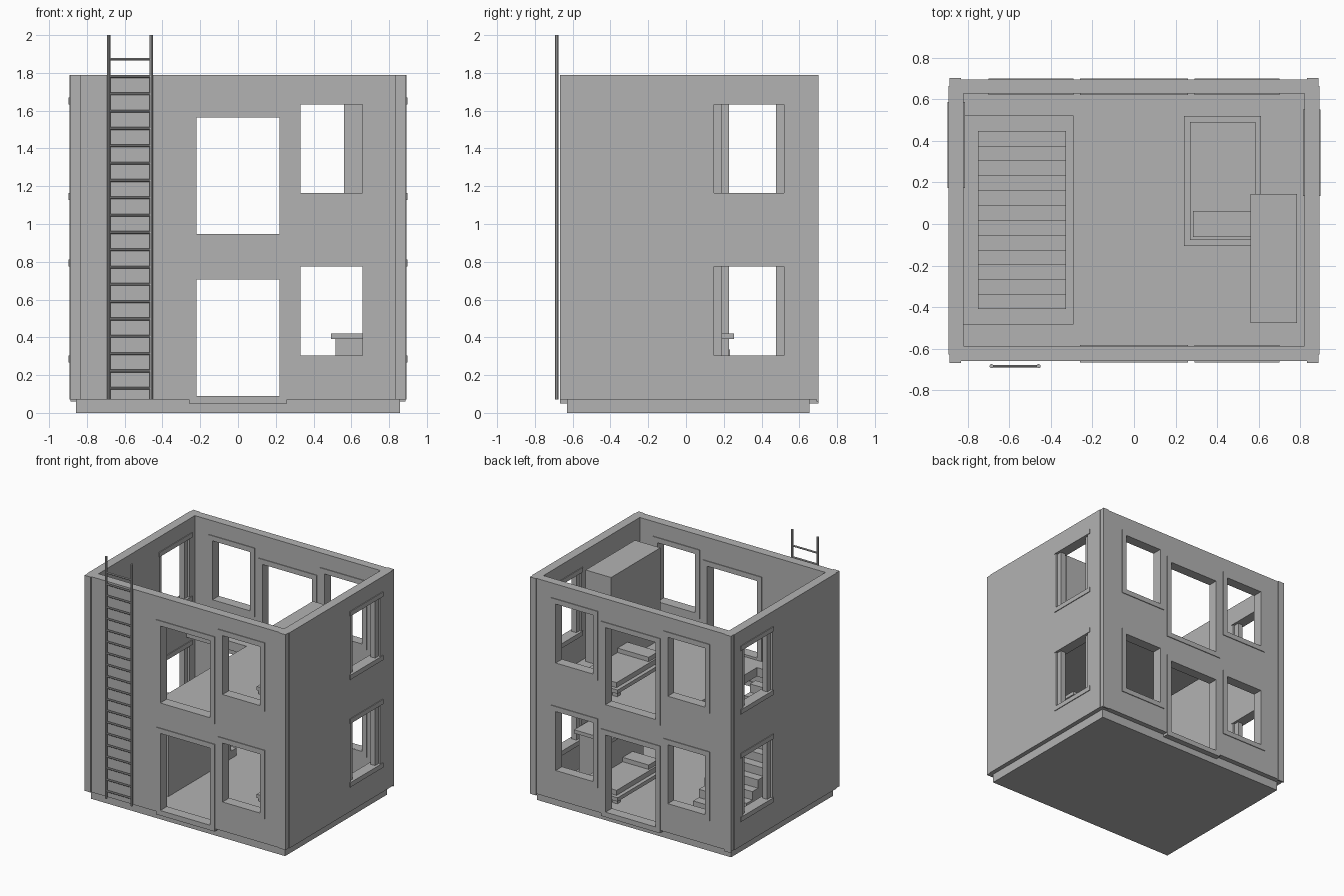
import bpy
import bmesh
from mathutils import Vector

cube = bpy.data.objects.get("Cube")
if cube:
    bpy.data.objects.remove(cube)

grey = bpy.data.materials.new("plain grey")
grey.use_nodes = True
grey.diffuse_color = (0.45, 0.45, 0.45, 1)
grey.node_tree.nodes["Principled BSDF"].inputs["Base Color"].default_value = (0.45, 0.45, 0.45, 1)


def boxes(name, spans):
    """One object made of boxes, each given as (x0, x1, y0, y1, z0, z1)."""
    bm = bmesh.new()
    for x0, x1, y0, y1, z0, z1 in spans:
        verts = bmesh.ops.create_cube(bm, size=1)["verts"]
        for v in verts:
            v.co = Vector((x1 if v.co.x > 0 else x0,
                           y1 if v.co.y > 0 else y0,
                           z1 if v.co.z > 0 else z0))
    mesh = bpy.data.meshes.new(name)
    bm.to_mesh(mesh)
    bm.free()
    mesh.materials.append(grey)
    obj = bpy.data.objects.new(name, mesh)
    bpy.context.scene.collection.objects.link(obj)
    return obj


def cut(obj, spans):
    """Cut box-shaped openings through an object."""
    cutter = boxes("opening_cutter", spans)
    cutter.hide_render = True
    mod = obj.modifiers.new("openings", 'BOOLEAN')
    mod.operation = 'DIFFERENCE'
    mod.solver = 'EXACT'
    mod.object = cutter
    bpy.context.view_layer.update()
    evaluated = obj.evaluated_get(bpy.context.evaluated_depsgraph_get())
    mesh = bpy.data.meshes.new_from_object(evaluated)
    obj.modifiers.clear()
    obj.data = mesh
    bpy.data.objects.remove(cutter)


def surround(name, x0, x1, z0, z1, y0, y1, rim=0.04):
    """Rectangular frame around an opening in a front or back wall."""
    boxes(name, [(x0 - rim, x0, y0, y1, z0 - rim, z1 + rim),
                 (x1, x1 + rim, y0, y1, z0 - rim, z1 + rim),
                 (x0, x1, y0, y1, z1, z1 + rim),
                 (x0, x1, y0, y1, z0 - rim, z0)])


TOP, BASE = 1.79, 0.07
STOREY = 0.858
DOOR = (-0.22, 0.22, 0.09, 0.705)
RIGHT_WINDOW = (0.33, 0.66, 0.305, 0.775)
LEFT_WINDOW = (-0.66, -0.33, 0.305, 0.775)


def both_storeys(openings):
    return [(a, b, c + s, d + s) for a, b, c, d in openings for s in (0, STOREY)]


# Foundation and ground floor
boxes("foundation", [(-0.857, 0.857, -0.63, 0.655, 0, BASE + 0.005)])

# Front and back walls with framed doors and windows
for name, y0, y1, openings in (
        ("front", -0.66, -0.588, both_storeys([DOOR, RIGHT_WINDOW])),
        ("back", 0.627, 0.695, both_storeys([DOOR, RIGHT_WINDOW, LEFT_WINDOW]))):
    wall = boxes(name + "_wall", [(-0.887, 0.887, y0, y1, BASE, TOP)])
    cut(wall, [(a, b, y0 - 0.1, y1 + 0.1, c, d) for a, b, c, d in openings])
    for a, b, c, d in openings:
        surround(name + "_opening_surround", a, b, c, d, y0 - 0.006, y1 + 0.006)

# Corner strips
for x0, x1 in ((-0.887, -0.833), (0.833, 0.887)):
    boxes("front_corner_strip", [(x0, x1, -0.668, -0.65, BASE, TOP)])
    boxes("back_corner_strip", [(x0, x1, 0.69, 0.702, BASE - 0.01, TOP)])

# Side walls, each with a window per storey
for name, side, y0 in (("left", 1, 0.147), ("right", -1, 0.185)):
    y1 = y0 + 0.373
    xs = sorted((side * 0.82, side * 0.892))
    frame_x = sorted((side * 0.814, side * 0.898))
    post_x = sorted((side * 0.835, side * 0.877))
    wall = boxes(name + "_wall", [(*xs, -0.627, 0.665, BASE, TOP)])
    levels = [(0.305 + s, 0.775 + s) for s in (0, STOREY)]
    cut(wall, [(xs[0] - 0.1, xs[1] + 0.1, y0, y1, a, b) for a, b in levels])
    for a, b in levels:
        bar = (*frame_x, y0 - 0.012, y1 + 0.03)
        boxes(name + "_window_lintel", [(*bar, b, b + 0.037)])
        boxes(name + "_window_sill", [(*bar, a - 0.037, a)])
        boxes(name + "_window_posts", [(*post_x, y0, y0 + 0.043, a, b),
                                       (*post_x, y1 - 0.043, y1, a, b)])

# Upper floor with a stairwell
FLOOR = 0.93
upper_floor = boxes("upper_floor", [(-0.83, 0.83, -0.6, 0.64, 0.86, FLOOR)])
cut(upper_floor, [(-0.9, -0.29, -0.48, 0.52, 0.8, 1)])

# Solid stairs rising toward the front
steps, start, end = 12, 0.448, -0.41
run = (start - end) / steps
rise = (FLOOR - BASE) / (steps + 1)
boxes("stairs", [(-0.75, -0.327, start - run * (i + 1), start - run * i,
                  BASE, BASE + rise * (i + 1)) for i in range(steps)])

# A bed on each storey
for floor in (BASE, FLOOR):
    boxes("bed_frame", [(0.24, 0.61, -0.107, 0.52, floor + 0.03, floor + 0.06)])
    boxes("bed_legs", [(x, x + 0.04, y, y + 0.04, floor, floor + 0.03)
                       for x in (0.25, 0.56) for y in (-0.1, 0.47)])
    boxes("mattress", [(0.27, 0.585, -0.077, 0.49, floor + 0.06, floor + 0.1)])
    boxes("pillow", [(0.285, 0.57, -0.063, 0.063, floor + 0.1, floor + 0.135)])

# Wardrobe upstairs, counter downstairs
boxes("wardrobe", [(0.56, 0.785, -0.477, 0.145, FLOOR, 1.66)])
boxes("counter_body", [(0.515, 0.785, -0.2, 0.228, BASE, 0.392)])
boxes("counter_top", [(0.493, 0.81, -0.225, 0.255, 0.392, 0.42)])


# Ladder on the front
def rod(name, start, end, radius):
    start, end = Vector(start), Vector(end)
    bpy.ops.mesh.primitive_cylinder_add(
        vertices=10, radius=radius, depth=(end - start).length,
        location=(start + end) / 2,
        rotation=(end - start).to_track_quat('Z', 'Y').to_euler())
    obj = bpy.context.object
    obj.name = name
    obj.data.materials.append(grey)
    bpy.ops.object.shade_smooth_by_angle()


for x in (-0.685, -0.459):
    rod("ladder_rail", (x, -0.684, BASE), (x, -0.684, 2), 0.01)
for i in range(20):
    z = 0.13 + i * 0.0917
    rod("ladder_rung", (-0.685, -0.684, z), (-0.459, -0.684, z), 0.007)
